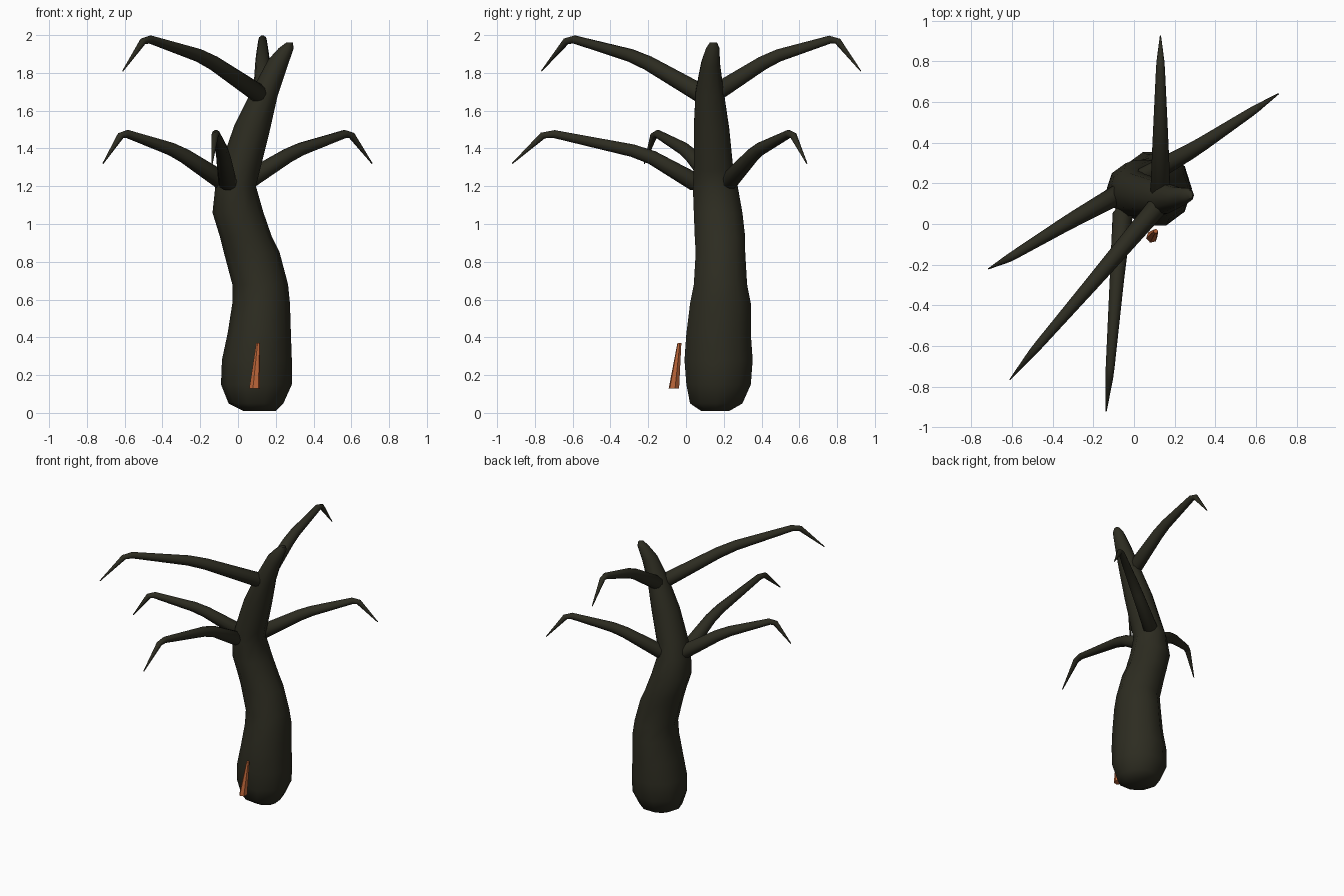
import bpy, bmesh, math
from mathutils import Vector

cube = bpy.data.objects.get("Cube")
if cube:
    bpy.data.objects.remove(cube)


def material(name, color):
    m = bpy.data.materials.new(name)
    m.use_nodes = True
    m.diffuse_color = (*color, 1)
    bsdf = m.node_tree.nodes["Principled BSDF"]
    bsdf.inputs["Base Color"].default_value = (*color, 1)
    bsdf.inputs["Roughness"].default_value = 0.9
    return m


bark = material("dark_bark", (0.026, 0.025, 0.015))
orange = material("orange_wood", (0.50, 0.13, 0.04))


def skin(name, rings, mat, smooth=True):
    """Join equal-sized rings of points into a closed tube."""
    bm = bmesh.new()
    loops = [[bm.verts.new(p) for p in ring] for ring in rings]
    n = len(loops[0])
    for a, b in zip(loops, loops[1:]):
        for i in range(n):
            j = (i + 1) % n
            bm.faces.new((a[i], a[j], b[j], b[i]))
    bm.faces.new(loops[0][::-1])
    bm.faces.new(loops[-1])
    bmesh.ops.recalc_face_normals(bm, faces=bm.faces)
    me = bpy.data.meshes.new(name)
    bm.to_mesh(me)
    bm.free()
    me.materials.append(mat)
    ob = bpy.data.objects.new(name, me)
    bpy.context.collection.objects.link(ob)
    if smooth:
        bpy.ops.object.select_all(action="DESELECT")
        ob.select_set(True)
        bpy.context.view_layer.objects.active = ob
        bpy.ops.object.shade_smooth_by_angle(angle=math.radians(50))
    return ob


def tube(name, path, radii, mat, sides=10, smooth=True):
    """Sweep a circle of changing radius along a path."""
    pts = [Vector(p) for p in path]
    rings = []
    for i, p in enumerate(pts):
        t = (pts[min(i + 1, len(pts) - 1)] - pts[max(i - 1, 0)]).normalized()
        side = t.cross(Vector((0, 0, 1))).normalized()
        up = side.cross(t)
        rings.append([p + radii[i] * (math.cos(a) * side + math.sin(a) * up)
                      for a in (math.tau * k / sides for k in range(sides))])
    return skin(name, rings, mat, smooth)


# Trunk: height, x range and y range of each cross-section
trunk = [
    (0.01, 0.03, 0.20, 0.08, 0.23), (0.05, -0.05, 0.24, 0.02, 0.30),
    (0.15, -0.09, 0.285, 0.00, 0.345), (0.28, -0.085, 0.285, -0.01, 0.355),
    (0.42, -0.055, 0.28, 0.00, 0.345), (0.58, -0.03, 0.275, 0.02, 0.345),
    (0.68, -0.03, 0.265, 0.04, 0.325), (0.85, -0.075, 0.22, 0.05, 0.315),
    (0.93, -0.095, 0.18, 0.045, 0.315), (1.06, -0.135, 0.135, 0.04, 0.30),
    (1.20, -0.12, 0.095, 0.035, 0.275), (1.30, -0.09, 0.115, 0.04, 0.25),
    (1.50, -0.02, 0.165, 0.04, 0.23), (1.70, 0.08, 0.21, 0.05, 0.20),
    (1.85, 0.16, 0.26, 0.08, 0.18), (1.93, 0.215, 0.295, 0.105, 0.178),
    (1.96, 0.255, 0.29, 0.125, 0.165),
]
SIDES = 10
rings = []
for z, x0, x1, y0, y1 in trunk:
    ring = []
    for k in range(SIDES):
        a = math.tau * k / SIDES
        # tilt the sections along the lean of the upper trunk
        tilt = -0.02 * math.cos(a) if 1.2 < z < 1.9 else 0
        ring.append(((x0 + x1) / 2 + (x1 - x0) / 2 * math.cos(a),
                     (y0 + y1) / 2 + (y1 - y0) / 2 * math.sin(a) * 1.04, z + tilt))
    rings.append(ring)
skin("trunk", rings, bark)


# Branches: root, bend, elbow and tip, with a rounded root and elbow
def branch(name, root, bend, elbow, tip):
    root, bend, elbow, tip = map(Vector, (root, bend, elbow, tip))
    back = (root - bend).normalized()
    path = [root + back * 0.03, root + back * 0.018, root,
            bend.lerp(root, 0.15), bend.lerp(elbow, 0.12),
            elbow.lerp(bend, 0.08), elbow.lerp(tip, 0.1), tip]
    tube(name, path, [0.018, 0.038, 0.05, 0.039, 0.035, 0.022, 0.019, 0.003], bark)


branch("upper_back_branch", (0.13, 0.15, 1.69), (0.13, 0.45, 1.88), (0.13, 0.79, 1.985), (0.13, 0.925, 1.81))
branch("upper_front_branch", (0.11, 0.08, 1.69), (-0.17, -0.25, 1.88), (-0.49, -0.62, 1.985), (-0.61, -0.765, 1.81))
branch("lower_left_branch", (0.05, 0.23, 1.23), (0.30, 0.37, 1.385), (0.59, 0.56, 1.485), (0.71, 0.64, 1.32))
branch("lower_right_branch", (-0.07, 0.15, 1.22), (-0.32, 0.01, 1.385), (-0.61, -0.165, 1.485), (-0.715, -0.22, 1.32))
branch("lower_front_branch", (-0.055, 0.05, 1.22), (-0.08, -0.22, 1.375), (-0.12, -0.74, 1.485), (-0.137, -0.92, 1.32))

# Small tapered wooden peg at the foot of the trunk
base, top = Vector((0.088, -0.064, 0.13)), Vector((0.107, -0.035, 0.37))
rings = []
for c, r in ((base, 0.029), (top, 0.011)):
    rings.append([c + Vector((r * math.cos(a), r * math.sin(a), 0))
                  for a in (math.tau * (k + 0.2) / 6 for k in range(6))])
skin("wooden_peg", rings, orange, smooth=False)
